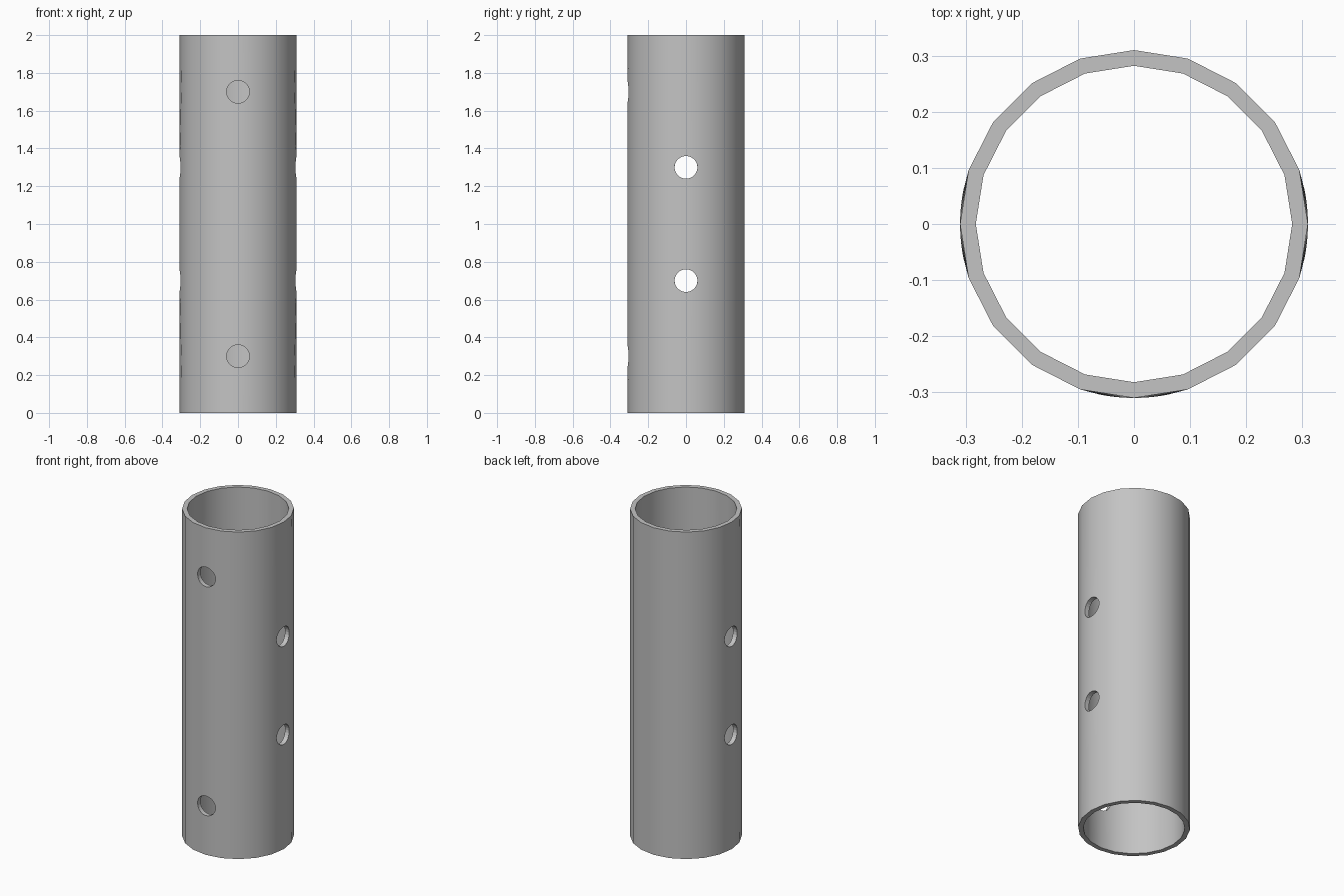
import bpy
import bmesh
import math
from mathutils import Matrix, Vector

OUTER, INNER, HEIGHT, SIDES = 0.31, 0.282, 2.0, 20
HOLE_RADIUS = 0.06

if "Cube" in bpy.data.objects:
    bpy.data.objects.remove(bpy.data.objects["Cube"])

# One grey material
grey = bpy.data.materials.new("steel grey")
grey.use_nodes = True
colour = (0.55, 0.55, 0.55, 1)
grey.diffuse_color = colour
grey.node_tree.nodes["Principled BSDF"].inputs["Base Color"].default_value = colour


def add_object(name, bm):
    mesh = bpy.data.meshes.new(name)
    bm.to_mesh(mesh)
    bm.free()
    obj = bpy.data.objects.new(name, mesh)
    bpy.context.collection.objects.link(obj)
    return obj


# Tube: a rectangular wall section for each side, joined into a ring
bm = bmesh.new()
rings = []
for i in range(SIDES):
    a = math.tau * i / SIDES
    rings.append([bm.verts.new((r * math.cos(a), r * math.sin(a), z))
                  for r, z in ((OUTER, 0), (OUTER, HEIGHT), (INNER, HEIGHT), (INNER, 0))])
for i in range(SIDES):
    a, b = rings[i], rings[(i + 1) % SIDES]
    for k in range(4):
        n = (k + 1) % 4
        bm.faces.new((a[k], b[k], b[n], a[n]))
bmesh.ops.recalc_face_normals(bm, faces=bm.faces)
tube = add_object("tube", bm)
tube.data.materials.append(grey)

# Drill cutters: two holes in the front, two in each side
bm = bmesh.new()
for direction, heights in (((0, -1, 0), (0.3, 1.7)),
                           ((1, 0, 0), (0.7, 1.3)),
                           ((-1, 0, 0), (0.7, 1.3))):
    axis = Vector(direction)
    turn = axis.to_track_quat('Z', 'Y').to_matrix().to_4x4()
    for z in heights:
        place = Matrix.Translation(axis * 0.3 + Vector((0, 0, z)))
        bmesh.ops.create_cone(bm, cap_ends=True, segments=24, radius1=HOLE_RADIUS,
                              radius2=HOLE_RADIUS, depth=0.2, matrix=place @ turn)
drills = add_object("drill_cutters", bm)
cut = tube.modifiers.new("holes", 'BOOLEAN')
cut.operation = 'DIFFERENCE'
cut.solver = 'EXACT'
cut.object = drills
bpy.context.view_layer.update()
drilled = bpy.data.meshes.new_from_object(
    tube.evaluated_get(bpy.context.evaluated_depsgraph_get()))
tube.modifiers.clear()
tube.data = drilled
bpy.data.objects.remove(drills)

# Seat the hole rims on the true round walls
bm = bmesh.new()
bm.from_mesh(drilled)
middle = (OUTER + INNER) / 2
for v in bm.verts:
    radius = OUTER if v.co.xy.length > middle else INNER
    # the flats dip inward slightly, so rescale only in plan
    v.co.xy = v.co.xy.normalized() * radius
bmesh.ops.triangulate(bm, faces=bm.faces)
bm.to_mesh(drilled)
bm.free()

# Smooth round walls, crisp rims and holes
drilled.shade_smooth()
normals = []
for face in drilled.polygons:
    radii = [drilled.vertices[v].co.xy.length for v in face.vertices]
    wall = max(radii) - min(radii) < 0.01
    for v in face.vertices:
        p = drilled.vertices[v].co
        outward = Vector((p.x, p.y, 0)).normalized()
        if wall:
            normals.append(outward if radii[0] > middle else -outward)
        else:
            normals.append(face.normal.copy())
drilled.normals_split_custom_set(normals)
